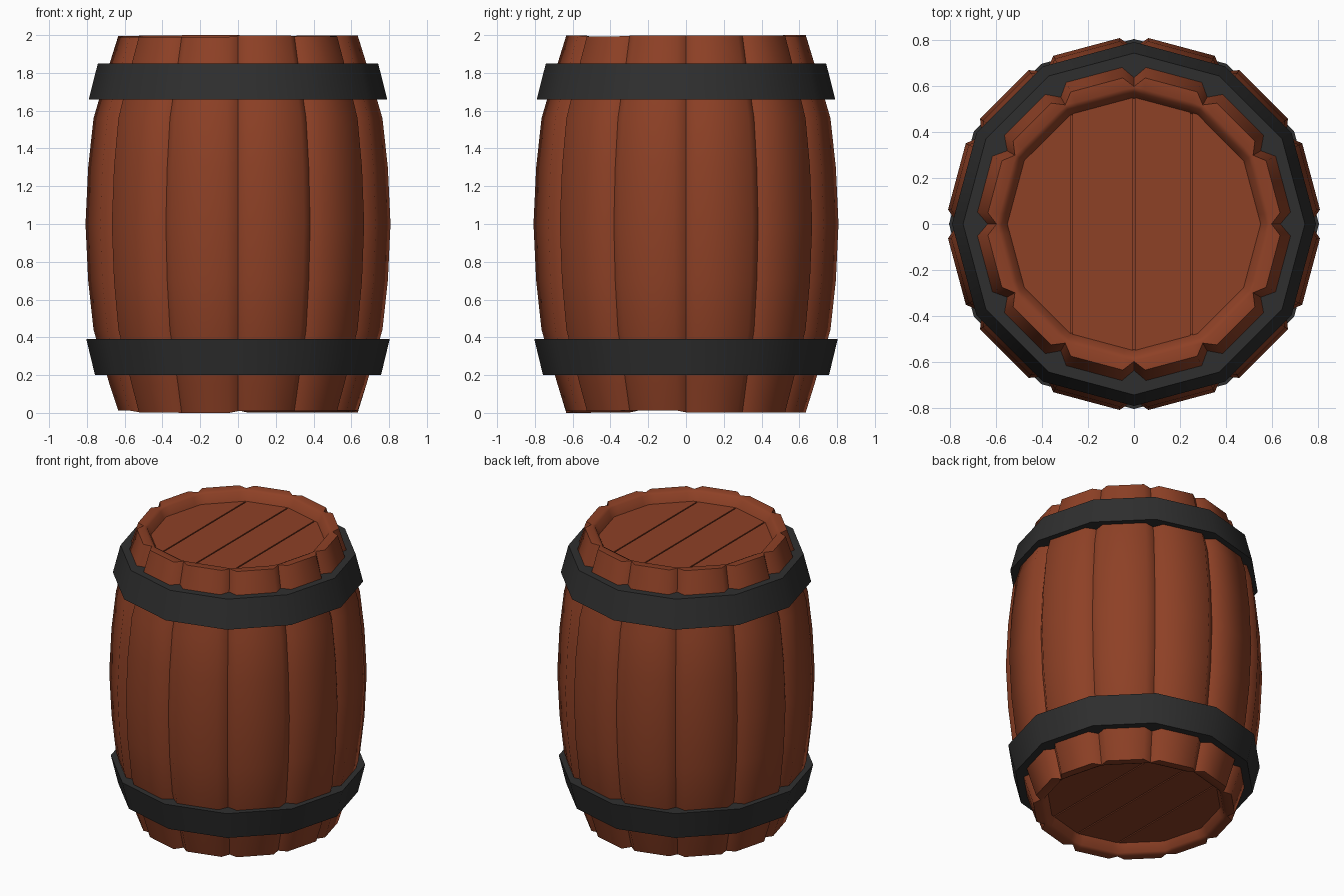
import bpy, bmesh, math, random

if "Cube" in bpy.data.objects:
    bpy.data.objects.remove(bpy.data.objects["Cube"])
random.seed(4)


def material(name, rgb):
    m = bpy.data.materials.new(name)
    m.diffuse_color = (*rgb, 1)
    m.use_nodes = True
    m.node_tree.nodes["Principled BSDF"].inputs["Base Color"].default_value = m.diffuse_color
    return m


WOOD = material("red brown wood", (0.27, 0.052, 0.019))
IRON = material("dark iron", (0.028, 0.028, 0.028))


def finish(bm, name, mat, angle=None):
    bmesh.ops.recalc_face_normals(bm, faces=bm.faces)
    me = bpy.data.meshes.new(name)
    bm.to_mesh(me)
    bm.free()
    ob = bpy.data.objects.new(name, me)
    bpy.context.collection.objects.link(ob)
    me.materials.append(mat)
    if angle:
        bpy.ops.object.select_all(action='DESELECT')
        bpy.context.view_layer.objects.active = ob
        ob.select_set(True)
        bpy.ops.object.shade_smooth_by_angle(angle=math.radians(angle))
    return ob


def loft(bm, rings, closed=False):
    vs = [[bm.verts.new(p) for p in r] for r in rings]
    pairs = list(zip(vs, vs[1:])) + ([(vs[-1], vs[0])] if closed else [])
    for a, b in pairs:
        n = len(a)
        for i in range(n):
            j = (i + 1) % n
            bm.faces.new((a[i], a[j], b[j], b[i]))


def stave_ring(apothem, z, notch, wobble):
    """12 flat staves, each with a notch where it meets its neighbour."""
    pts = []
    for k in range(12):
        for off, cut in ((-15, notch), (-10.6, 0), (0, 0), (10.6, 0)):
            a = math.radians(k * 30 + 15 + off)
            r = apothem / math.cos(math.radians(off)) - cut
            pts.append((r * math.cos(a), r * math.sin(a), z + wobble[k]))
    return pts


# staves: inner lip, rim, bulging outside, rim, inner lip
zero = [0] * 12
top = [-random.uniform(0, 0.012) for _ in range(12)]
bottom = [random.uniform(0, 0.015) for _ in range(12)]
top[3] = bottom[8] = 0
profile = [(0.527, 1.92, 0, zero), (0.555, 1.99, 0, top), (0.575, 2.0, 0.005, top),
           (0.625, 2.0, 0.05, top), (0.67, 1.85, 0.058, zero), (0.754, 1.56, 0.06, zero),
           (0.782, 1.3, 0.06, zero), (0.796, 1.0, 0.06, zero), (0.782, 0.7, 0.06, zero),
           (0.754, 0.44, 0.06, zero), (0.67, 0.15, 0.058, zero), (0.625, 0.0, 0.05, bottom),
           (0.575, 0.0, 0.005, bottom), (0.555, 0.01, 0, bottom), (0.527, 0.08, 0, zero)]
bm = bmesh.new()
loft(bm, [stave_ring(*p) for p in profile])
finish(bm, "staves", WOOD, 65)


def polygon(r, z):
    return [(r * math.cos(k * math.pi / 6), r * math.sin(k * math.pi / 6), z)
            for k in range(12)]


# hoops: twelve-sided tapered bands
for name, z0, r0, z1, r1 in (("lower_hoop", 0.20, 0.757, 0.39, 0.803),
                             ("upper_hoop", 1.66, 0.79, 1.85, 0.742)):
    bm = bmesh.new()
    loft(bm, [polygon(r0, z0), polygon(r1, z1),
              polygon(r1 - 0.12, z1), polygon(r0 - 0.12, z0)], True)
    finish(bm, name, IRON, 35)

# lids: backing disc plus planks running front to back
for name, z, back in (("top_lid", 1.93, 1.92), ("bottom_lid", 0.07, 0.08)):
    bm = bmesh.new()
    bm.faces.new([bm.verts.new(p) for p in polygon(0.55, back)])
    finish(bm, name + "_backing", WOOD)
    cuts = [-0.6, -0.27, 0.0, 0.25, 0.6]
    for i, (xa, xb) in enumerate(zip(cuts, cuts[1:])):
        bm = bmesh.new()
        bm.faces.new([bm.verts.new(p) for p in polygon(0.55, z)])
        for x, s in ((xa + 0.004, -1), (xb - 0.004, 1)):
            bmesh.ops.bisect_plane(bm, geom=bm.verts[:] + bm.edges[:] + bm.faces[:],
                                   plane_co=(x, 0, 0), plane_no=(s, 0, 0), clear_outer=True)
        ext = bmesh.ops.extrude_face_region(bm, geom=bm.faces[:])
        for v in ext["geom"]:
            if isinstance(v, bmesh.types.BMVert):
                v.co.z = back
        finish(bm, f"{name}_plank_{i + 1}", WOOD)
